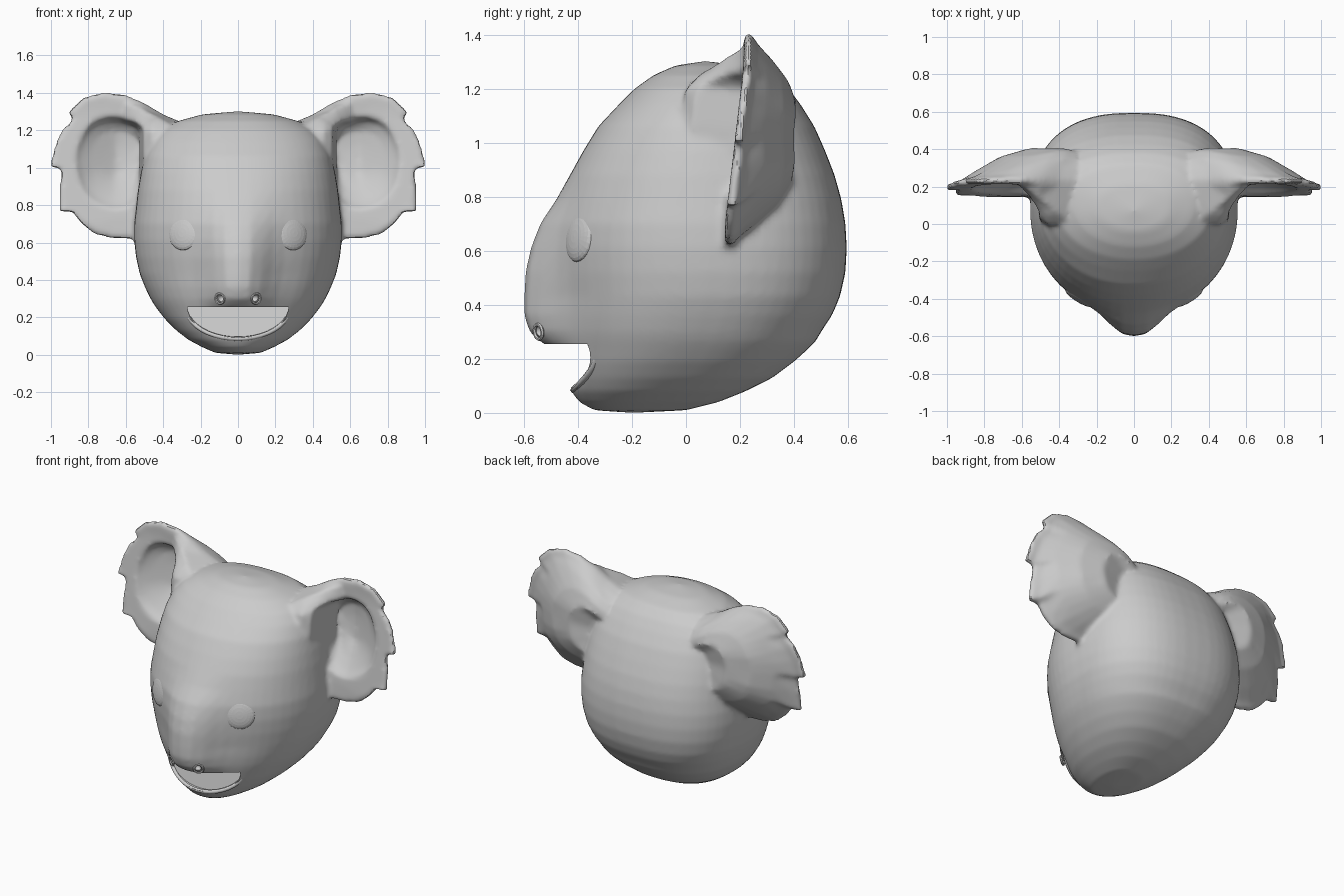
import bpy, bmesh, math
from mathutils import Vector

cube = bpy.data.objects.get("Cube")
if cube:
    bpy.data.objects.remove(cube)

grey = bpy.data.materials.new("plain_grey")
grey.use_nodes = True
grey.diffuse_color = (0.6, 0.6, 0.6, 1)
grey.node_tree.nodes["Principled BSDF"].inputs["Base Color"].default_value = (0.6, 0.6, 0.6, 1)


def clamp(v):
    return max(0, min(1, v))


def loft(name, rings, start=None, end=None):
    """Skin closed rings of equal length; close the ends with a point or a cap."""
    bm = bmesh.new()
    rows = [[bm.verts.new(p) for p in ring] for ring in rings]
    n = len(rows[0])
    for a, b in zip(rows, rows[1:]):
        for i in range(n):
            j = (i + 1) % n
            bm.faces.new((a[i], a[j], b[j], b[i]))
    for row, tip in ((rows[0], start), (rows[-1], end)):
        if tip is None:
            bm.faces.new(row)
        else:
            v = bm.verts.new(tip)
            for i in range(n):
                bm.faces.new((row[i], row[(i + 1) % n], v))
    bmesh.ops.recalc_face_normals(bm, faces=bm.faces)
    mesh = bpy.data.meshes.new(name)
    bm.to_mesh(mesh)
    bm.free()
    mesh.materials.append(grey)
    ob = bpy.data.objects.new(name, mesh)
    bpy.context.collection.objects.link(ob)
    return ob


def cut(target, cutter):
    cutter.hide_render = True
    cutter.hide_set(True)
    cutter.display_type = 'WIRE'
    mod = target.modifiers.new("cut", 'BOOLEAN')
    mod.operation = 'DIFFERENCE'
    mod.solver = 'EXACT'
    mod.object = cutter


def ellipsoid(name, centre, radii, facing):
    """Ball whose local z axis points along facing."""
    bpy.ops.mesh.primitive_uv_sphere_add(segments=24, ring_count=12, location=centre)
    ob = bpy.context.object
    ob.name = name
    ob.scale = radii
    ob.rotation_euler = Vector(facing).to_track_quat('Z', 'Y').to_euler()
    ob.data.materials.append(grey)
    return ob


# Head: horizontal sections (height, half width, face y, back y, muzzle push)
SECTIONS = [
    (.01, .12, -.34, .0, 0), (.04, .19, -.395, .12, 0), (.08, .265, -.425, .22, 0),
    (.13, .33, -.44, .32, 0), (.19, .39, -.45, .4, 0), (.235, .425, -.455, .45, .04),
    (.265, .447, -.46, .48, .08), (.3, .468, -.465, .5, .115), (.36, .497, -.47, .54, .13),
    (.43, .525, -.47, .57, .13), (.52, .545, -.48, .59, .115), (.61, .555, -.485, .595, .09),
    (.7, .555, -.48, .59, .06), (.79, .545, -.455, .575, .025), (.88, .535, -.425, .55, .005),
    (.97, .52, -.38, .515, 0), (1.06, .5, -.325, .475, 0), (1.14, .465, -.25, .425, 0),
    (1.2, .415, -.19, .38, 0), (1.25, .32, -.12, .32, 0), (1.285, .19, -.04, .21, 0),
]


def head_ring(z, w, front, back, push, n=56):
    ring = []
    mid = front + (back - front) * .52
    for i in range(n):
        a = 2 * math.pi * i / n
        c, s = math.cos(a), math.sin(a)
        e = 2 / 2.08 if s < 0 else 2 / 2.5
        x = w * math.copysign(abs(c) ** e, c)
        y = mid + (back - mid if s > 0 else mid - front) * math.copysign(abs(s) ** e, s)
        if s < 0:
            y -= push * math.exp(-abs(x / .165) ** 2.7)
        ring.append((x, y, z))
    return ring


head = loft("head", [head_ring(*s) for s in SECTIONS], (0, -.2, 0), (0, .07, 1.302))

# Ear: scalloped outline in front elevation, starting inside the head
EAR = [(.26, 1.19), (.28, 1.235), (.4, 1.285), (.5, 1.345), (.6, 1.39), (.72, 1.405), (.83, 1.375),
       (.915, 1.295), (.885, 1.26), (.945, 1.2), (.98, 1.12), (1.01, 1.005), (.945, .99),
       (.955, .9), (.957, .763), (.89, .765), (.84, .7), (.77, .645), (.68, .622),
       (.58, .617), (.45, .66), (.4, .78), (.38, .92), (.35, 1.08)]


def soften(pts, rounds):
    for _ in range(rounds):
        pts = [tuple((p[k] + 2 * q[k] + r[k]) / 4 for k in (0, 1))
               for p, q, r in zip(pts[-1:] + pts[:-1], pts, pts[1:] + pts[:1])]
    return pts


def rim_y(z):
    return .165 + .07 * clamp((z - .7) / .6)


def ear(side, name):
    root, bowl = (.3, 1.0), (.65, 1.06)

    def ring(centre, t, depth, rounds=0, inner=0):
        pts = [(x + (centre[0] - x) * t, z + (centre[1] - z) * t) for x, z in soften(EAR, rounds)]
        return [(side * max(x, inner), depth(max(x, inner), z), z) for x, z in pts]

    def back(k):
        # domed shell, deepest beside the head
        def depth(x, z):
            dome = .2 + .22 * (1 - (max(0, x - .4) / .6) ** 2) - .3 * max(0, .4 - x)
            return rim_y(z) + (dome - rim_y(z)) * k * clamp(1.05 - ((z - 1.02) / .42) ** 2)
        return depth

    def fold(x, z):
        # the inner edge of the bowl rolls forward beside the head
        f = clamp((.62 - x) / .14) * clamp((z - .8) / .25) * clamp((1.42 - z) / .22)
        return rim_y(z) - .02 - .205 * f

    def dish(k):
        return lambda x, z: rim_y(z) - .01 + k * clamp((.9 - x) / .25) * clamp((z - .72) / .25)

    return loft(name, [
        ring(root, .6, back(1), 2),
        ring(root, .38, back(1), 2),
        ring(root, .2, back(.85), 1),
        ring(root, .08, back(.5)),
        ring(root, 0, lambda x, z: rim_y(z) + .008),
        ring(root, .01, lambda x, z: rim_y(z) - .022),
        ring(bowl, .1, fold, 1),
        ring(bowl, .22, fold, 2, .46),
        ring(bowl, .32, fold, 3, .505),
        ring(bowl, .4, dish(.06), 3, .53),
        ring(bowl, .55, dish(.1), 3),
        ring(bowl, .78, dish(.11), 3),
    ], (side * .28, .34, 1.0), (side * bowl[0], .31, bowl[1]))


# Fuse the ears into the head with soft joints
ears = [ear(1, "left_ear"), ear(-1, "right_ear")]
bpy.ops.object.select_all(action='DESELECT')
for ob in ears + [head]:
    ob.select_set(True)
bpy.context.view_layer.objects.active = head
bpy.ops.object.join()
fuse = head.modifiers.new("fuse", 'REMESH')
fuse.mode = 'VOXEL'
fuse.voxel_size = .014
relax = head.modifiers.new("relax", 'SMOOTH')
relax.factor = .5
relax.iterations = 6

# Mouth: half-moon cutter with a curved back wall
outline = [(.27 * math.cos(a), .255 - .165 * math.sin(a))
           for a in [math.pi * i / 20 for i in range(21)]]
outline += [(-.27 + .054 * i, .255) for i in range(1, 10)]
mouth = loft("mouth_cutter",
             [[(x, -.9, z) for x, z in outline],
              [(x, -.355 - .22 * (.255 - z) + .5 * x * x, z) for x, z in outline]])
cut(head, mouth)

# Lower lip: thin roll along the lower edge of the mouth
lip = bpy.data.curves.new("lower_lip", 'CURVE')
lip.dimensions = '3D'
lip.bevel_depth = .012
lip.bevel_resolution = 1
path = lip.splines.new('POLY')
path.points.add(16)
for i, p in enumerate(path.points):
    a = math.pi * (i + 2) / 20
    x = .275 * math.cos(a)
    p.co = (x, -.417 + 1.25 * x * x, .25 - .165 * math.sin(a), 1)
lip.materials.append(grey)
bpy.context.collection.objects.link(bpy.data.objects.new("lower_lip", lip))

for side, word in ((1, "left"), (-1, "right")):
    # Eye: shallow lens lying nearly flush with the cheek
    ellipsoid(word + "_eye", (side * .288, -.394, .65), (.092, .092, .024), (side * .5, -.85, .14))
    # Nostril: small pit with a raised rim
    facing = (side * .5, -.8, -.1)
    pit = ellipsoid(word + "_nostril_cutter", (side * .095, -.556, .3), (.024, .024, .04), facing)
    cut(head, pit)
    bpy.ops.mesh.primitive_torus_add(major_radius=.027, minor_radius=.007, major_segments=20,
                                     minor_segments=6, location=(side * .097, -.546, .3))
    rim = bpy.context.object
    rim.name = word + "_nostril_rim"
    rim.rotation_euler = Vector(facing).to_track_quat('Z', 'Y').to_euler()
    rim.data.materials.append(grey)

# Finish the head: bake its modifiers, then shade it softly with crisp mouth edges
bpy.ops.object.select_all(action='DESELECT')
head.select_set(True)
bpy.context.view_layer.objects.active = head
for mod in list(head.modifiers):
    bpy.ops.object.modifier_apply(modifier=mod.name)
bpy.ops.object.shade_smooth_by_angle(angle=math.radians(35))
